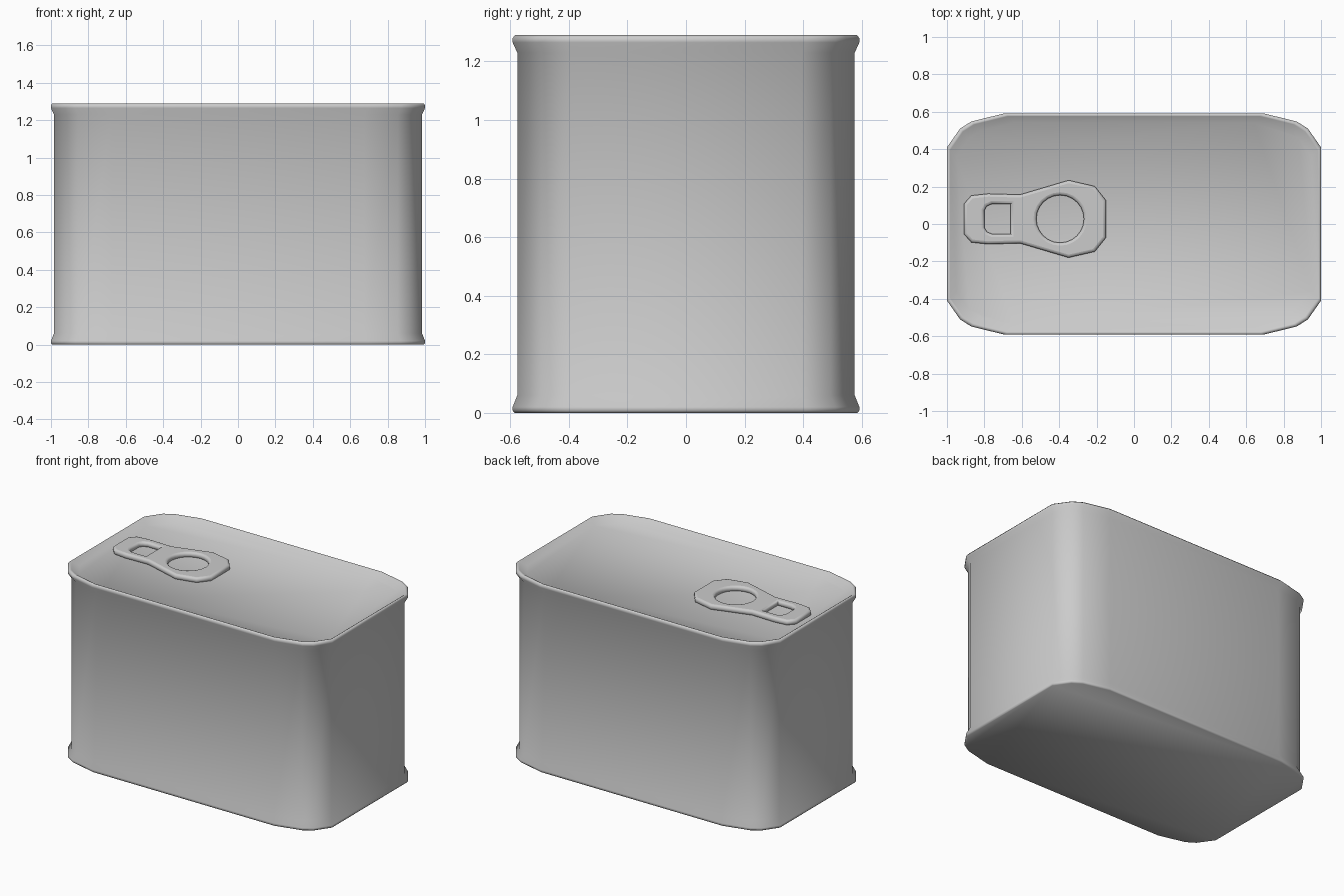
import bpy, bmesh, math

if "Cube" in bpy.data.objects:
    bpy.data.objects.remove(bpy.data.objects["Cube"])

# Quarter outline of the can, mirrored to a full loop
QUARTER = [(1.0, 0.41), (0.93, 0.51), (0.87, 0.548), (0.69, 0.592)]
OUTLINE = (QUARTER + [(-x, y) for x, y in reversed(QUARTER)]
           + [(-x, -y) for x, y in QUARTER]
           + [(x, -y) for x, y in reversed(QUARTER)])

# Wall profile from base to recessed lid: (inset, z)
PROFILE = [(0.006, 0.0), (0, 0.008), (0, 0.02), (0.016, 0.06), (0.016, 1.23),
           (0, 1.265), (0, 1.28), (0.008, 1.29), (0.016, 1.287), (0.05, 1.255)]


def can_body():
    bm = bmesh.new()
    rings = [[bm.verts.new((x - math.copysign(d, x), y - math.copysign(d, y), z))
              for x, y in OUTLINE] for d, z in PROFILE]
    n = len(OUTLINE)
    for a, b in zip(rings, rings[1:]):
        for i in range(n):
            j = (i + 1) % n
            bm.faces.new((a[i], a[j], b[j], b[i]))
    bm.faces.new(rings[0][::-1])
    bm.faces.new(rings[-1])
    for f in bm.faces:
        f.smooth = True
    mesh = bpy.data.meshes.new("can_body")
    bm.to_mesh(mesh)
    bm.free()
    obj = bpy.data.objects.new("can_body", mesh)
    bpy.context.collection.objects.link(obj)


def add_loop(curve, points):
    s = curve.splines.new('POLY')
    s.points.add(len(points) - 1)
    for p, (x, y) in zip(s.points, points):
        p.co = (x, y, 0, 1)
    s.use_cyclic_u = True


def mirrored(points):
    return points + [(x, -y) for x, y in reversed(points)]


# Pull tab: rounded plate with a finger hole and a rivet window
def pull_tab():
    curve = bpy.data.curves.new("pull_tab", 'CURVE')
    curve.dimensions = '2D'
    curve.fill_mode = 'BOTH'
    curve.extrude = 0.003
    curve.bevel_depth = 0.016
    curve.bevel_resolution = 2
    curve.offset = -0.016
    add_loop(curve, mirrored([(-0.91, 0.08), (-0.87, 0.125), (-0.78, 0.135), (-0.61, 0.13),
                              (-0.35, 0.207), (-0.21, 0.175), (-0.15, 0.10)]))
    add_loop(curve, [(-0.395 + 0.127 * math.cos(t * math.tau / 24),
                      0.127 * math.sin(t * math.tau / 24)) for t in range(24)])
    add_loop(curve, mirrored([(-0.80, 0.045), (-0.787, 0.068), (-0.76, 0.08), (-0.66, 0.08)]))
    obj = bpy.data.objects.new("pull_tab", curve)
    obj.location = (0, 0.027, 1.268)
    bpy.context.collection.objects.link(obj)
    bpy.context.view_layer.objects.active = obj
    obj.select_set(True)
    bpy.ops.object.convert(target='MESH')
    bpy.ops.object.shade_smooth_by_angle(angle=math.radians(50))


can_body()
pull_tab()
